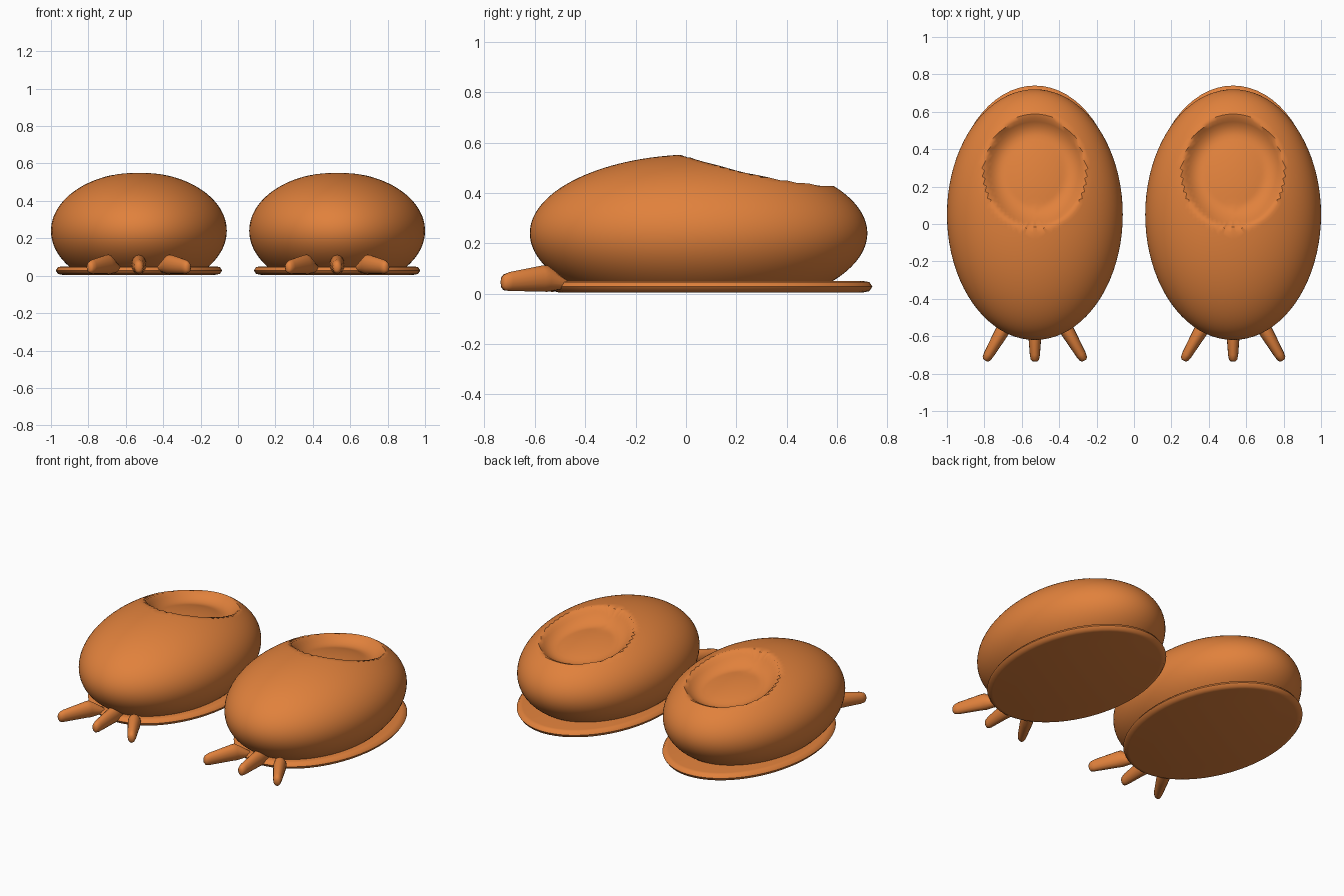
import bpy, bmesh, math
from mathutils import Matrix, Vector

if "Cube" in bpy.data.objects:
    bpy.data.objects.remove(bpy.data.objects["Cube"])

orange = bpy.data.materials.new("orange")
orange.diffuse_color = (0.75, 0.22, 0.045, 1)
orange.use_nodes = True
orange.node_tree.nodes["Principled BSDF"].inputs["Base Color"].default_value = orange.diffuse_color


def finish(bm, name, angle=40):
    bmesh.ops.recalc_face_normals(bm, faces=bm.faces)
    mesh = bpy.data.meshes.new(name)
    bm.to_mesh(mesh)
    bm.free()
    obj = bpy.data.objects.new(name, mesh)
    bpy.context.collection.objects.link(obj)
    mesh.materials.append(orange)
    bpy.ops.object.select_all(action='DESELECT')
    obj.select_set(True)
    bpy.context.view_layer.objects.active = obj
    bpy.ops.object.shade_smooth_by_angle(angle=math.radians(angle))
    return obj


def loft(rings, count):
    """Join elliptical rings given as (centre, side axis, up axis)."""
    bm = bmesh.new()
    loops = []
    for c, u, v in rings:
        loops.append([bm.verts.new(c + u * math.cos(a) + v * math.sin(a))
                      for a in (2 * math.pi * i / count for i in range(count))])
    for a, b in zip(loops, loops[1:]):
        for i in range(count):
            j = (i + 1) % count
            bm.faces.new((a[i], a[j], b[j], b[i]))
    bm.faces.new(loops[0])
    bm.faces.new(loops[-1])
    return bm


def body(x, name):
    # Egg-shaped upper, flattened underneath, with a dished foot opening
    bm = bmesh.new()
    bmesh.ops.create_uvsphere(bm, u_segments=80, v_segments=64, radius=1)
    for v in bm.verts:
        dx, y, z = v.co.x * 0.47, v.co.y * 0.67 + 0.05, v.co.z * 0.313 + 0.24
        if z > 0.24:
            r = math.hypot(dx / 0.27, (y - 0.28) / 0.30)
            t = min(max((1 - r) / 0.42, 0), 1)
            z -= 0.10 * t * (2 - t)
        v.co = (x + dx, y, max(z, 0.03))
    finish(bm, name)


def sole(x, name):
    # Thin oval slab with a rounded rim
    rings = []
    for inset, z in ((0.035, 0.005), (0.012, 0.01), (0, 0.028), (0.012, 0.046), (0.035, 0.05)):
        rings.append((Vector((x, 0.10, z)), Vector((0.445 - inset, 0, 0)),
                      Vector((0, 0.64 - inset, 0))))
    finish(loft(rings, 64), name, 60)


def claw(x, y, angle, name):
    # Tapered claw: (distance from tip, centre height, half width, half height)
    sections = ((0, 0.045, 0.012, 0.018), (0.01, 0.045, 0.022, 0.031),
                (0.035, 0.048, 0.027, 0.038), (0.18, 0.060, 0.038, 0.051),
                (0.205, 0.060, 0.039, 0.053), (0.30, 0.035, 0.03, 0.013))
    turn = Matrix.Rotation(angle, 3, 'Z')
    along, side = turn @ Vector((0, 1, 0)), turn @ Vector((1, 0, 0))
    rings = [(Vector((x, y, z)) + along * s, side * w, Vector((0, 0, h)))
             for s, z, w, h in sections]
    finish(loft(rings, 16), name, 50)


# A matching pair, each with three claws fanned out at the front
for label, x in (("left", -0.53), ("right", 0.53)):
    body(x, label + "_body")
    sole(x, label + "_sole")
    claw(x, -0.735, 0, label + "_claw_middle")
    for side, sign in (("outer_a", -1), ("outer_b", 1)):
        claw(x + sign * 0.265, -0.73, sign * math.radians(30), label + "_claw_" + side)
